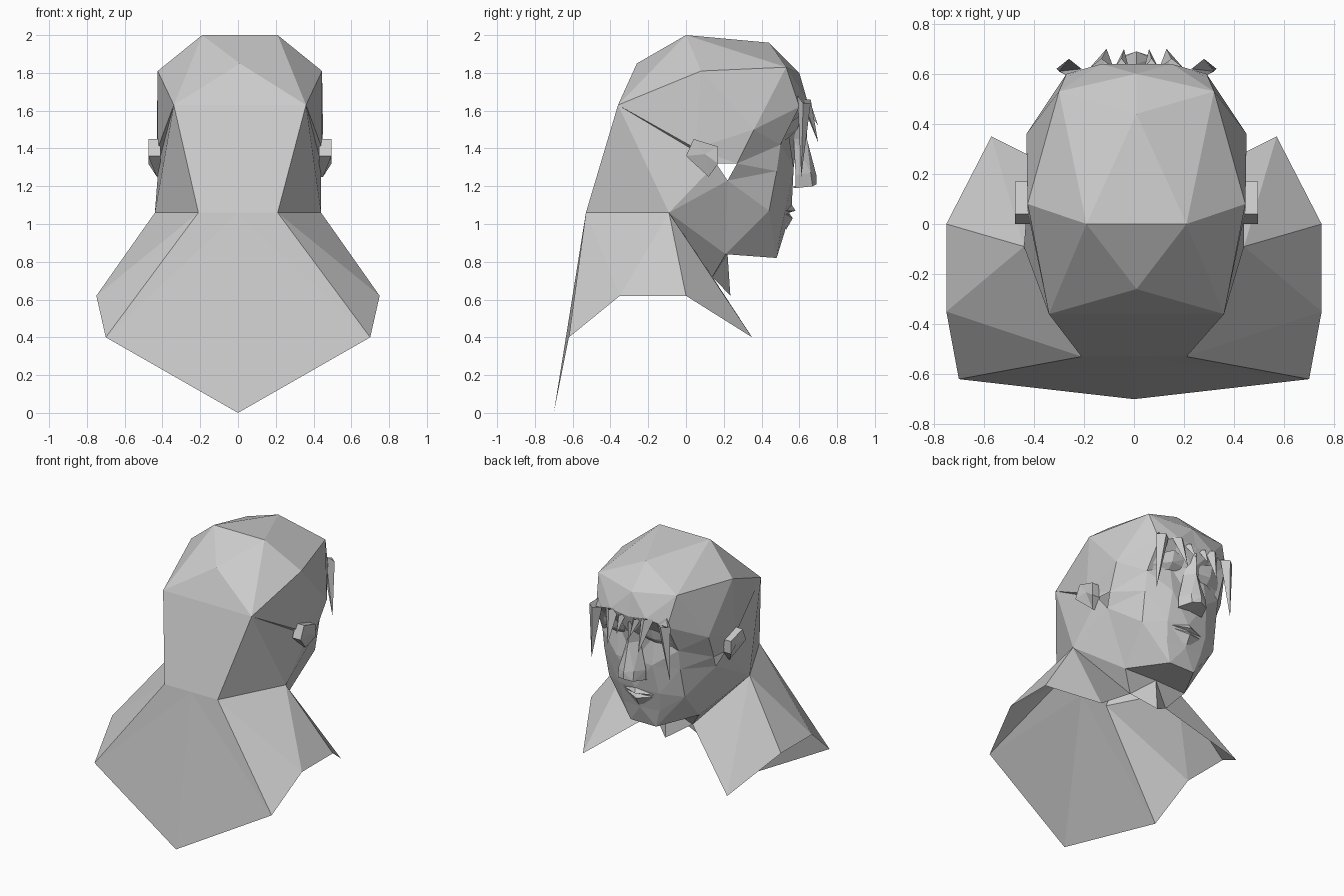
import bpy
import bmesh
from mathutils import Vector

if "Cube" in bpy.data.objects:
    bpy.data.objects.remove(bpy.data.objects["Cube"])

grey = bpy.data.materials.new("plain_grey")
grey.use_nodes = True
grey.diffuse_color = (0.6, 0.6, 0.6, 1)
grey.node_tree.nodes["Principled BSDF"].inputs["Base Color"].default_value = (0.6, 0.6, 0.6, 1)


def bridge(a, b):
    """Triangles between two rows, always taking the shorter diagonal."""
    i = j = 0
    while i < len(a) - 1 or j < len(b) - 1:
        step_a = (a[i + 1] - b[j]).length if i < len(a) - 1 else 99
        step_b = (a[i] - b[j + 1]).length if j < len(b) - 1 else 99
        if step_a < step_b:
            yield a[i], b[j], a[i + 1]
            i += 1
        else:
            yield a[i], b[j], b[j + 1]
            j += 1


def symmetric_loft(name, rows, gap=()):
    """Loft half-rows of points and repeat them on the other side."""
    bm = bmesh.new()
    rows = [[Vector(p) for p in row] for row in rows]
    gap = {Vector(p).freeze() for p in gap}
    for a, b in zip(rows, rows[1:]):
        for tri in bridge(a, b):
            keys = {p.copy().freeze() for p in tri}
            if len(keys) < 3 or keys == gap:
                continue
            for side in (1, -1):
                # The skull sits slightly off the collar's centre
                bm.faces.new([bm.verts.new((p.x * side + (0.01 if p.z > 1.1 else 0), p.y, p.z))
                              for p in tri])
    bmesh.ops.remove_doubles(bm, verts=bm.verts, dist=0.002)
    bmesh.ops.recalc_face_normals(bm, faces=bm.faces)
    mesh = bpy.data.meshes.new(name)
    bm.to_mesh(mesh)
    bm.free()
    mesh.materials.append(grey)
    obj = bpy.data.objects.new(name, mesh)
    bpy.context.collection.objects.link(obj)
    return obj


# Shared landmarks on the left half
forehead, crown, back_top = (0, .44, 1.96), (.2, 0, 2), (0, -.26, 1.85)
temple, side_top = (.31, .53, 1.83), (.435, .08, 1.81)
back_side, back_mid = (.35, -.36, 1.63), (0, -.36, 1.63)
cheekbone, ear_root = (.44, .36, 1.5), (.435, .05, 1.4)
gap_front, gap_back, gap_low = (.42, .27, 1.32), (.43, .16, 1.32), (.4, .22, 1.23)
neck_side, nape_side, nape = (.44, -.09, 1.06), (.21, -.53, 1.06), (0, -.53, 1.06)
jaw, collar_tip = (.25, .21, .84), (.57, .35, .4)

# Skull from crown to brow
symmetric_loft("skull", [
    [forehead, (0, 0, 2), back_top],
    [forehead, crown, back_top],
    [(0, .6, 1.8), temple, side_top, back_side, back_mid],
    [(0, .64, 1.64), (.14, .64, 1.66), (.28, .6, 1.62), cheekbone, ear_root, back_side, back_mid],
])

# Face and sides from brow to jaw, with an open notch before each ear
symmetric_loft("face", [
    [(0, .64, 1.64), (.14, .64, 1.66), (.28, .6, 1.62), cheekbone, ear_root, back_side, back_mid],
    [(0, .6, 1.5), (.14, .54, 1.5), (.3, .5, 1.42), cheekbone, ear_root, back_side, back_mid],
    [(0, .57, 1.3), (.14, .57, 1.3), (.3, .48, 1.28), gap_front, gap_back, back_side, back_mid],
    [(0, .56, 1.1), (.16, .53, 1.09), (.3, .44, 1.07), gap_low, neck_side, nape_side, nape],
], gap=(gap_front, gap_back, gap_low))

# Jaw, chin and throat
symmetric_loft("jaw", [
    [(0, .56, 1.1), (.16, .53, 1.09), (.3, .44, 1.07), gap_low, neck_side],
    [(0, .52, .95), (.14, .5, .95), (.3, .44, 1.07), jaw, neck_side],
    [(0, .48, .82), (.1, .48, .82), jaw, neck_side],
    [(0, .22, .84), jaw, neck_side],
    [(0, .235, .62), (.15, .14, .72), collar_tip, neck_side],
])

# Open collar draped over the shoulders
symmetric_loft("collar", [
    [neck_side, nape_side, nape],
    [collar_tip, (.75, 0, .62), (.75, -.35, .62), (.7, -.62, .4), (0, -.7, 0)],
])

# Nose, widening to the nostrils
symmetric_loft("nose", [
    [(0, .64, 1.6), (.03, .6, 1.6)],
    [(0, .64, 1.45), (.05, .57, 1.45)],
    [(0, .69, 1.26), (.06, .66, 1.27), (.1, .58, 1.26)],
    [(0, .69, 1.21), (.06, .67, 1.2), (.1, .58, 1.19)],
    [(0, .57, 1.2), (.1, .57, 1.19)],
])

# Lips
symmetric_loft("lips", [
    [(0, .555, 1.11), (.2, .5, 1.07)],
    [(0, .58, 1.07), (.2, .5, 1.07)],
    [(0, .545, 1.06), (.2, .5, 1.07)],
    [(0, .565, 1.03), (.2, .5, 1.07)],
    [(0, .53, .97), (.2, .49, 1.05)],
])

# Ears: slanted slabs tapering in towards the lobe
rim = [(0, 1.36), (.04, 1.45), (.17, 1.41), (.17, 1.32), (.12, 1.25), (0, 1.36)]
symmetric_loft("ears", [
    [(.42, y, z) for y, z in rim],
    [(.485 if z > 1.3 else .44, y, z) for y, z in rim],
    [(.48, .1, 1.37)],
])


def lock(name, x, width, top, tip):
    """A pointed lock of hair hanging from the hairline, on both sides."""
    root = [(x - width, .62, top), (x, .66, top), (x + width, .62, top), (x, .59, top + .04)]
    symmetric_loft(name, [root + root[:1], [tip]])


# Fringe
lock("outer_lock", .27, .05, 1.64, (.31, .61, 1.25))
lock("middle_lock", .14, .05, 1.66, (.12, .7, 1.43))
lock("inner_lock", .06, .03, 1.64, (.05, .7, 1.52))

# Upper lids shading the eyes
symmetric_loft("eyelids", [
    [(.06, .6, 1.55), (.16, .61, 1.58), (.3, .53, 1.52)],
    [(.07, .58, 1.5), (.16, .59, 1.5), (.28, .52, 1.47)],
    [(.08, .55, 1.47), (.16, .55, 1.46), (.28, .5, 1.43)],
])
